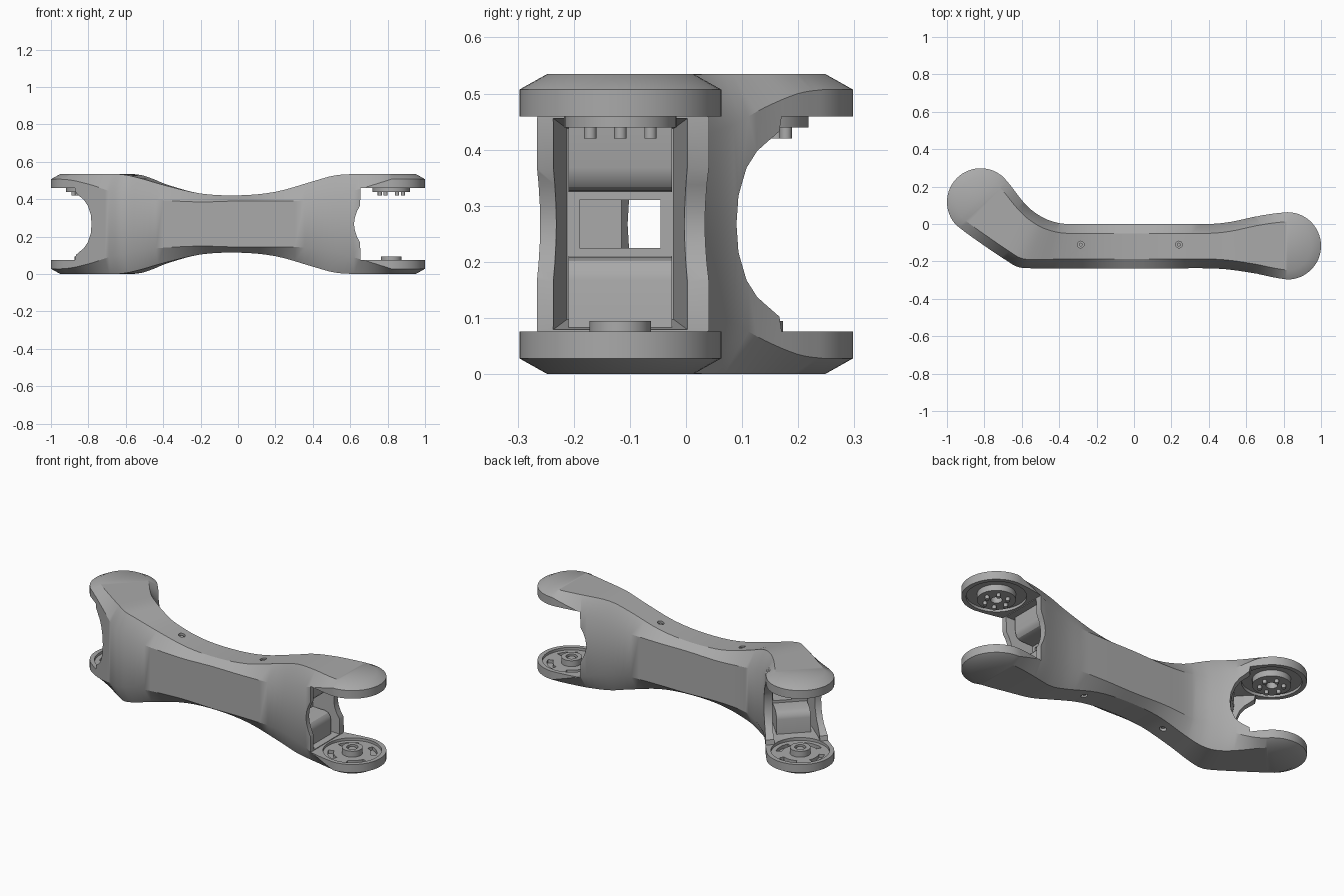
import bpy, bmesh
from math import sin, cos, radians
from mathutils import Vector

if "Cube" in bpy.data.objects:
    bpy.data.objects.remove(bpy.data.objects["Cube"])

MID = 0.2675      # height of the mirror plane
RADIUS = 0.18     # end disc radius
INSET = 0.05      # plan width of the edge chamfer

grey = bpy.data.materials.new("Satin grey")
grey.use_nodes = True
grey.diffuse_color = (0.4, 0.4, 0.4, 1)
grey.node_tree.nodes["Principled BSDF"].inputs["Base Color"].default_value = (0.4, 0.4, 0.4, 1)


def loft(name, sections, loop=False, caps=True):
    """Skin a list of equal point rings into a solid."""
    bm = bmesh.new()
    rings = [[bm.verts.new(p) for p in s] for s in sections]
    pairs = list(zip(rings, rings[1:]))
    if loop:
        pairs.append((rings[-1], rings[0]))
    for a, b in pairs:
        for i in range(len(a)):
            j = (i + 1) % len(a)
            bm.faces.new((a[i], a[j], b[j], b[i]))
    if caps and not loop:
        bm.faces.new(rings[0])
        bm.faces.new(rings[-1])
    bmesh.ops.remove_doubles(bm, verts=bm.verts, dist=1e-5)
    bmesh.ops.recalc_face_normals(bm, faces=bm.faces)
    mesh = bpy.data.meshes.new(name)
    bm.to_mesh(mesh)
    bm.free()
    mesh.materials.append(grey)
    ob = bpy.data.objects.new(name, mesh)
    bpy.context.collection.objects.link(ob)
    return ob


def activate(ob):
    bpy.ops.object.select_all(action='DESELECT')
    ob.select_set(True)
    bpy.context.view_layer.objects.active = ob


def cut(target, cutter):
    cutter.hide_render = True
    mod = target.modifiers.new("Cut", 'BOOLEAN')
    mod.operation = 'DIFFERENCE'
    mod.solver = 'EXACT'
    mod.object = cutter
    activate(target)
    bpy.ops.object.modifier_apply(modifier=mod.name)
    bpy.data.objects.remove(cutter)


class End:
    """Local frame of a disc end: u points outward, v sideways, z from mid height."""
    def __init__(self, name, centre, angle, front):
        self.name, self.c, self.front = name, Vector(centre), front
        self.a = Vector((cos(radians(angle)), sin(radians(angle))))
        self.n = Vector((-self.a.y, self.a.x))

    def plan(self, u, v):
        return self.c + self.a * u + self.n * v

    def at(self, u, v, z):
        return (*self.plan(u, v), MID + z)

    def prism(self, name, profile, half):
        return loft(name, [[self.at(u, v, z) for u, z in profile] for v in (-half, half)])

    def cylinder(self, name, r, z0, z1, u=0, v=0, n=32):
        ts = [radians(360 * i / n) for i in range(n)]
        return loft(name, [[self.at(u + r * cos(t), v + r * sin(t), z) for t in ts] for z in (z0, z1)])

    def arc(self, name, r0, r1, z0, z1, start=0, sweep=360):
        full, n = sweep == 360, 40 if sweep == 360 else 8
        ts = [radians(start + sweep * i / n) for i in range(n if full else n + 1)]
        corners = ((r0, z0), (r1, z0), (r1, z1), (r0, z1))
        return loft(name, [[self.at(r * cos(t), r * sin(t), z) for r, z in corners] for t in ts], full)

    def cap(self):
        """Stations running from the disc's tip to just before its full width."""
        out = []
        for deg in range(0, 90, 6):
            c, s = cos(radians(deg)), sin(radians(deg)) * self.front
            r, q = RADIUS, RADIUS - INSET
            out.append((self.plan(r * c, r * s), self.plan(q * c, q * s),
                        self.plan(q * c, -q * s), self.plan(r * c, -r * s), MID, 0.028))
        return out


right_end = End("right", (-0.82, 0.118), 135, 1)
left_end = End("left", (0.82, -0.117), 0, -1)

# Body stations: front x, y, back x, y, half height, chamfer drop
stations = [
    (-.947, -.009, -.693, .245, MID, .028),
    (-.88, -.06, -.655, .20, MID, .035),
    (-.78, -.13, -.61, .14, MID, .06),
    (-.69, -.19, -.56, .085, MID, .09),
    (-.62, -.23, -.50, .042, .262, .1),
    (-.53, -.237, -.44, .015, .242, .1),
    (-.4, -.237, -.36, 0, .207, .08),
    (-.2, -.237, -.2, 0, .163, .045),
    (0, -.237, 0, 0, .153, .03),
    (.2, -.237, .2, 0, .172, .05),
    (.4, -.237, .4, 0, .228, .1),
    (.52, -.245, .52, .012, .26, .11),
    (.65, -.265, .65, .04, MID, .08),
    (.75, -.286, .75, .056, MID, .05),
    (.82, -.297, .82, .063, MID, .028),
]


def smooth_path(rows, steps):
    """Catmull-Rom interpolation through rows of numbers."""
    padded = [rows[0]] + rows + [rows[-1]]
    for p, q, r, s in zip(padded, padded[1:], padded[2:], padded[3:]):
        for i in range(steps):
            t = i / steps
            yield [b + t * (c - a) / 2 + t * t * (a - 2.5 * b + 2 * c - d / 2)
                   + t ** 3 * (1.5 * (b - c) + (d - a) / 2) for a, b, c, d in zip(p, q, r, s)]
    yield rows[-1]


def body_station(row):
    f, b = Vector(row[:2]), Vector(row[2:4])
    side = (b - f).normalized() * INSET
    return f, f + side, b - side, b, min(row[4], MID), row[5]


def section(station):
    f, fi, bi, b, h, drop = station
    low = h - drop
    ring = ((f, -low), (f, low), (fi, h), (bi, h), (b, low), (b, -low), (bi, -h), (fi, -h))
    return [(p.x, p.y, MID + z) for p, z in ring]


# Outer shell of the arm
path = right_end.cap() + [body_station(r) for r in smooth_path(stations, 4)] + left_end.cap()[::-1]
shell = loft("arm_shell", [section(s) for s in path], caps=False)

# Through passage along the middle
cut(shell, loft("passage", [[(x, y, MID + z) for y, z in ((-.19, -.043), (-.045, -.043), (-.045, .043), (-.19, .043))]
                            for x in (-.6, .55)]))

# Fork gaps: half profile (u, z) from the mid height to the plates
gaps = {
    right_end: [(-.2, 0), (-.195, .05), (-.175, .1), (-.15, .13), (-.1, .165), (-.095, .192)],
    left_end: [(-.2, 0), (-.195, .035), (-.183, .07), (-.167, .1), (-.165, .192)],
}
parts = [shell]
for end, half in gaps.items():
    profile = [(u, -z) for u, z in half[:0:-1]] + half + [(.3, .192), (.3, -.192)]
    cut(shell, end.prism("gap", profile, .3))
    # pocket behind the fork
    cut(shell, loft("pocket", [[end.at(u, v * y, z * w) for v, z in ((-1, -1), (1, -1), (1, 1), (-1, 1))]
                               for u, y, w in ((-.32, .095, .17), (-.15, .122, .19), (0, .122, .19))]))
    # dished inner faces with arc slots in the lower plate
    cut(shell, end.cylinder("dish", .155, -.207, .207, n=64))
    for k in range(4):
        cut(shell, end.arc("slot", .1, .13, -.226, -.2, 20 + 90 * k, 50))

    # sloped brackets above and below the passage
    for s, tag in ((1, "upper"), (-1, "lower")):
        bracket = [(-.33, .057), (-.24, .059), (-.22, .066), (-.208, .08), (-.203, .1), (-.2, .205), (-.33, .2)]
        parts.append(end.prism(f"{end.name}_{tag}_bracket", [(u, s * z) for u, z in bracket], .092))

    # bearing hubs and drive pins
    parts.append(end.arc(f"{end.name}_upper_hub", .03, .1, .172, .212))
    parts.append(end.arc(f"{end.name}_lower_hub", .03, .055, -.212, -.173))
    parts.append(end.cylinder(f"{end.name}_lower_boss", .021, -.212, -.18))
    for k in range(6):
        t = radians(60 * k)
        parts.append(end.cylinder(f"{end.name}_drive_pin_{k + 1}", .011, .152, .18, .062 * cos(t), .062 * sin(t), 16))

# Countersunk screws on top and underside
for x in (-.285, .24):
    for s in (1, -1):
        place = (x - left_end.c.x, .007)
        cut(shell, left_end.cylinder("screw_hole", .018, s * .16, s * .3, *place, 24))
        parts.append(left_end.cylinder("screw", .01, s * .15, s * .174, *place, 16))

for ob in parts:
    activate(ob)
    bpy.ops.object.shade_smooth_by_angle(angle=radians(30))
